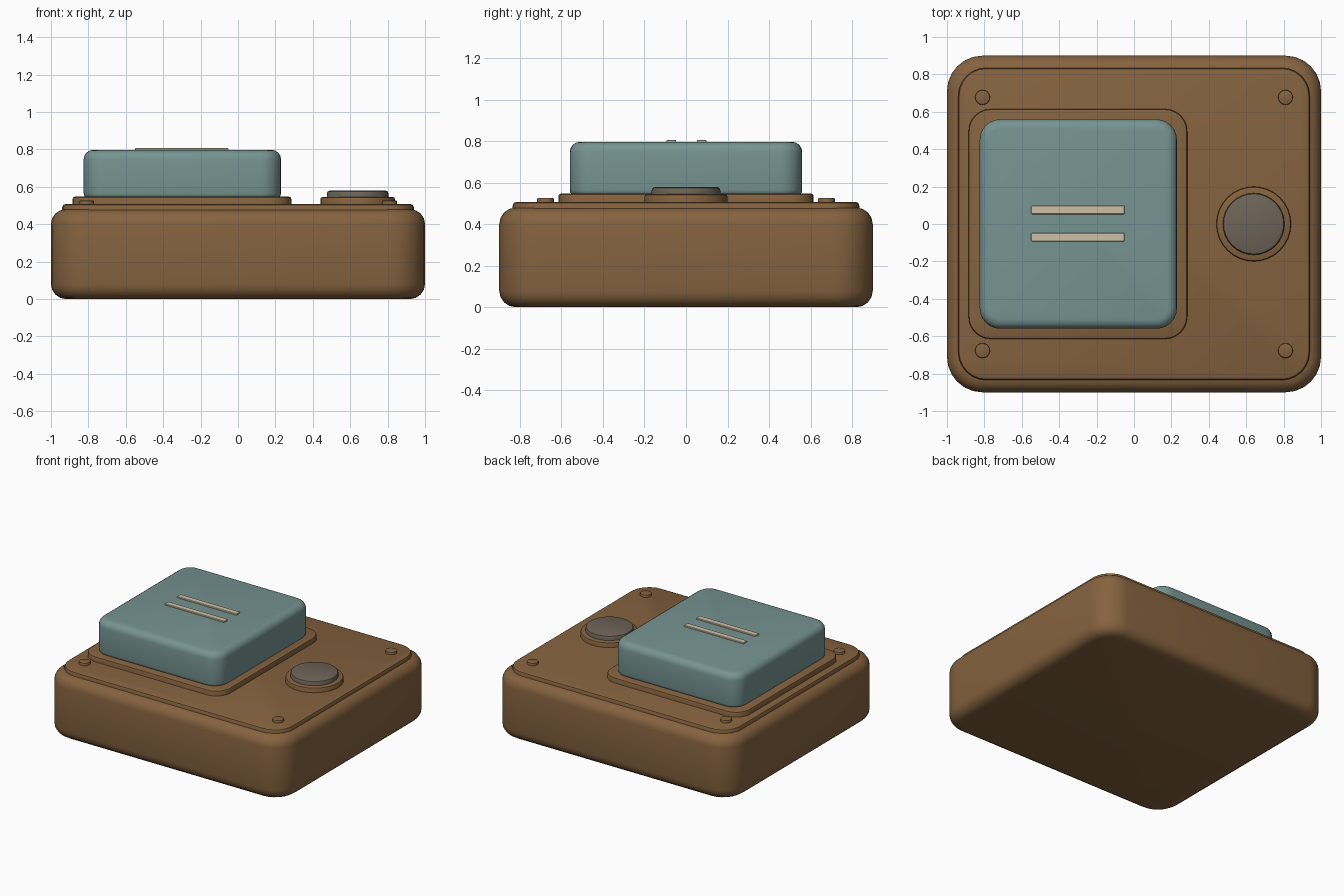
import bpy, bmesh, math

if "Cube" in bpy.data.objects:
    bpy.data.objects.remove(bpy.data.objects["Cube"])


def material(name, rgb):
    m = bpy.data.materials.new(name)
    m.diffuse_color = (*rgb, 1)
    m.use_nodes = True
    m.node_tree.nodes["Principled BSDF"].inputs["Base Color"].default_value = m.diffuse_color
    return m


brown = material("brown", (0.235, 0.123, 0.049))
teal = material("teal", (0.18, 0.295, 0.285))
cream = material("cream", (0.62, 0.52, 0.38))
grey = material("warm_grey", (0.155, 0.127, 0.096))


def loft(name, rings, mat):
    """Skin stacked rings of equal length and cap both ends."""
    bm = bmesh.new()
    loops = [[bm.verts.new(p) for p in ring] for ring in rings]
    n = len(loops[0])
    for a, b in zip(loops, loops[1:]):
        for i in range(n):
            j = (i + 1) % n
            bm.faces.new((a[i], a[j], b[j], b[i]))
    bm.faces.new(loops[0][::-1])
    bm.faces.new(loops[-1])
    bmesh.ops.recalc_face_normals(bm, faces=bm.faces)
    me = bpy.data.meshes.new(name)
    bm.to_mesh(me)
    bm.free()
    me.materials.append(mat)
    ob = bpy.data.objects.new(name, me)
    bpy.context.collection.objects.link(ob)
    bpy.ops.object.select_all(action='DESELECT')
    ob.select_set(True)
    bpy.context.view_layer.objects.active = ob
    bpy.ops.object.shade_smooth_by_angle(angle=math.radians(32))
    return ob


def edge_steps(z0, z1, top, bottom, steps):
    """Pairs of (inset, height) for softened bottom and top edges."""
    q = [i / steps * math.pi / 2 for i in range(steps + 1)]
    low = [(bottom * (1 - math.sin(a)), z0 + bottom * (1 - math.cos(a))) for a in q]
    high = [(top * (1 - math.cos(a)), z1 - top * (1 - math.sin(a))) for a in q]
    return (low if bottom else [(0, z0)]) + high


def rounded_box(name, x0, x1, y0, y1, z0, z1, r, top, bottom, mat, seg=6, steps=4):
    cx, cy, hx, hy = (x0 + x1) / 2, (y0 + y1) / 2, (x1 - x0) / 2, (y1 - y0) / 2
    rings = []
    for d, z in edge_steps(z0, z1, top, bottom, steps):
        ring = []
        for k, (sx, sy) in enumerate(((1, 1), (-1, 1), (-1, -1), (1, -1))):
            for i in range(seg + 1):
                a = (k + i / seg) * math.pi / 2
                ring.append((cx + sx * (hx - r) + (r - d) * math.cos(a),
                             cy + sy * (hy - r) + (r - d) * math.sin(a), z))
        rings.append(ring)
    return loft(name, rings, mat)


def disc(name, x, y, r, z0, z1, top, mat, sides=32):
    rings = [[(x + (r - d) * math.cos(i * math.tau / sides),
               y + (r - d) * math.sin(i * math.tau / sides), z) for i in range(sides)]
             for d, z in edge_steps(z0, z1, top, 0, 2)]
    return loft(name, rings, mat)


# Housing and its top plate
rounded_box("housing", -1, 1, -0.9, 0.9, 0, 0.48, 0.19, 0.08, 0.08, brown)
rounded_box("top_plate", -0.94, 0.94, -0.835, 0.835, 0.46, 0.508, 0.15, 0.018, 0, brown, steps=2)

# Large push pad on its collar
rounded_box("pad_collar", -0.885, 0.285, -0.615, 0.615, 0.49, 0.547, 0.12, 0.012, 0, brown, steps=2)
rounded_box("push_pad", -0.825, 0.23, -0.56, 0.56, 0.535, 0.797, 0.11, 0.05, 0.03, teal)

# Raised marking bars
for side, y in (("back", 0.075), ("front", -0.07)):
    rounded_box(side + "_bar", -0.55, -0.05, y - 0.023, y + 0.023, 0.785, 0.806,
                0.006, 0.003, 0, cream, seg=2, steps=1)

# Round button
disc("button_collar", 0.64, 0, 0.2, 0.49, 0.545, 0.012, brown)
disc("button_cap", 0.64, 0, 0.165, 0.53, 0.579, 0.015, grey)

# Corner screws
for sx in (-1, 1):
    for sy in (-1, 1):
        disc("corner_screw", sx * 0.81, sy * 0.677, 0.04, 0.49, 0.527, 0.006, brown, 16)
